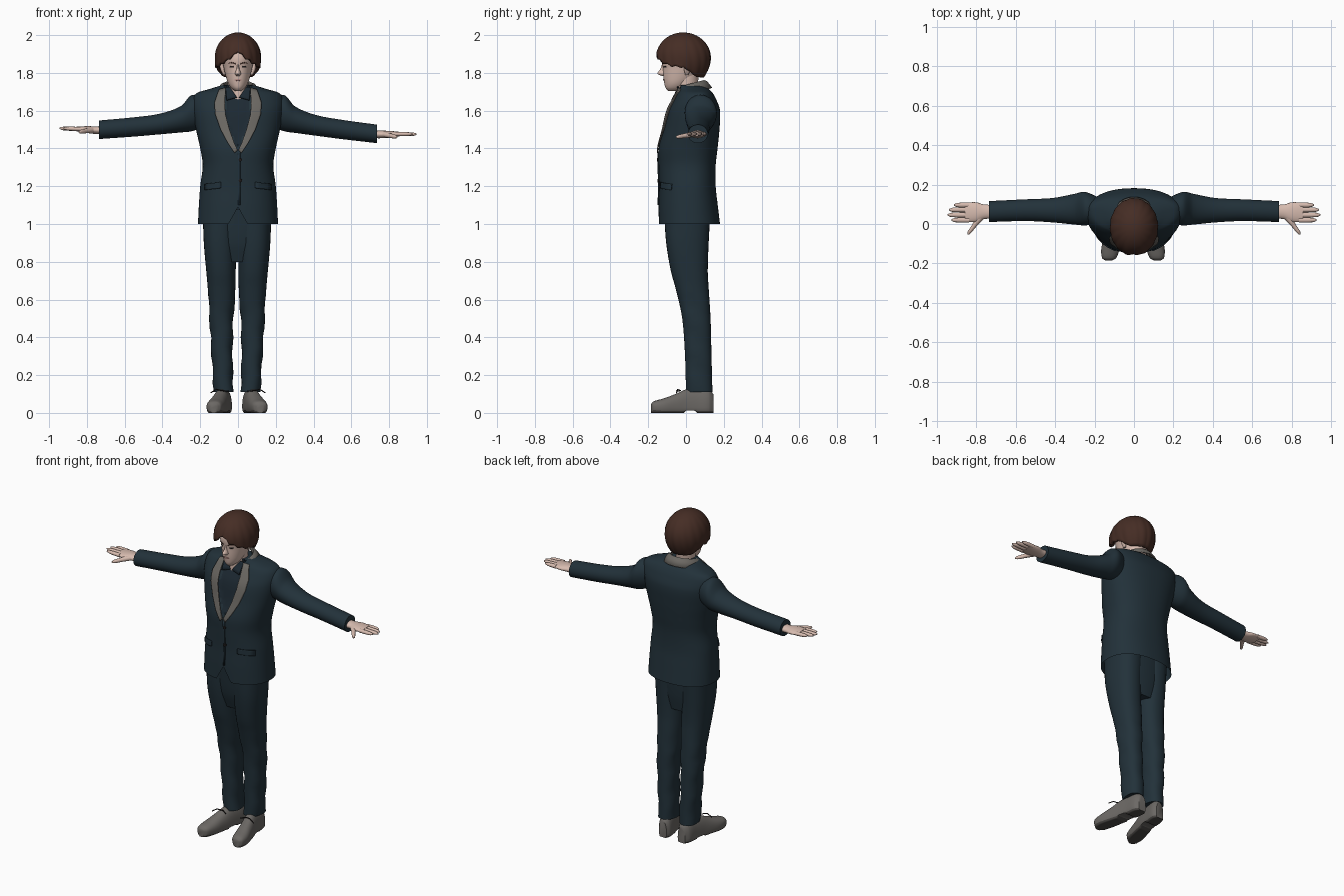
import bpy
import bmesh
from math import sin, cos, pi, sqrt, radians

cube = bpy.data.objects.get("Cube")
if cube:
    bpy.data.objects.remove(cube, do_unlink=True)


def material(name, red, green, blue):
    mat = bpy.data.materials.new(name)
    mat.use_nodes = True
    colour = (red, green, blue, 1)
    mat.diffuse_color = colour
    shader = mat.node_tree.nodes["Principled BSDF"]
    shader.inputs["Base Color"].default_value = colour
    shader.inputs["Roughness"].default_value = 0.8
    return mat


NAVY = material("navy cloth", .016, .031, .042)
SHIRT = material("dark shirt", .012, .022, .032)
GREY = material("grey satin", .15, .14, .125)
SHOE = material("grey leather", .15, .14, .13)
SOLE = material("dark sole", .07, .065, .06)
SKIN = material("skin", .68, .5, .43)
HAIR = material("brown hair", .06, .026, .018)
DARK = material("dark detail", .015, .012, .012)
LIP = material("lips", .5, .28, .25)


def finish(name, bm, mats, rule=None, closed=True):
    """Turn a bmesh into a smooth shaded object, colouring faces by a rule."""
    if closed:
        bmesh.ops.recalc_face_normals(bm, faces=bm.faces)
    for face in bm.faces:
        face.smooth = True
        if rule:
            face.material_index = rule(face.calc_center_median())
    mesh = bpy.data.meshes.new(name)
    bm.to_mesh(mesh)
    bm.free()
    mesh.set_sharp_from_angle(angle=radians(50))
    for mat in mats:
        mesh.materials.append(mat)
    obj = bpy.data.objects.new(name, mesh)
    bpy.context.collection.objects.link(obj)
    return obj


def at(rows, t):
    """Smoothly interpolate a table of sections at position t."""
    last = len(rows) - 1
    i = 0
    while i < last - 1 and t > rows[i + 1][0]:
        i += 1
    before, a, b, after = rows[max(i - 1, 0)], rows[i], rows[i + 1], rows[min(i + 2, last)]
    h = b[0] - a[0]
    u = min(max((t - a[0]) / h, 0), 1)
    out = []
    for k in range(1, len(a)):
        m0 = (b[k] - before[k]) / (b[0] - before[0]) * h
        m1 = (after[k] - a[k]) / (after[0] - a[0]) * h
        d = b[k] - a[k]
        out.append(a[k] + u * (m0 + u * (3 * d - 2 * m0 - m1 + u * (m0 + m1 - 2 * d))))
    return out


def skin_grid(name, grid, mats, rule=None, wrap=True, caps=(True, True)):
    bm = bmesh.new()
    rings = [[bm.verts.new(co) for co in ring] for ring in grid]
    for low, high in zip(rings, rings[1:]):
        n = len(low)
        for j in range(n if wrap else n - 1):
            k = (j + 1) % n
            bm.faces.new((low[j], low[k], high[k], high[j]))
    for ring, wanted in zip((rings[0], rings[-1]), caps):
        if wrap and wanted:
            bm.faces.new(ring)
    return finish(name, bm, mats, rule)


def loft(name, rows, mats, axis="z", side=1, power=2, segs=32, steps=4, post=None, **more):
    """Rows hold: position, centre a, centre b, half width, depth below, depth above."""
    grid = []
    stops = [a[0] + (b[0] - a[0]) * k / steps for a, b in zip(rows, rows[1:]) for k in range(steps)]
    for t in stops + [rows[-1][0]]:
        ca, cb, ra, below, above = at(rows, t)
        ring = []
        for j in range(segs):
            c, s = cos(2 * pi * j / segs), sin(2 * pi * j / segs)
            a = ca + ra * abs(c) ** (2 / power) * (1 if c > 0 else -1)
            b = cb + abs(s) ** (2 / power) * (above if s > 0 else -below)
            co = {"z": (a, b, t), "x": (t, a, b), "y": (a, t, b)}[axis]
            co = post(*co) if post else co
            ring.append((co[0] * side, co[1], co[2]))
        grid.append(ring)
    return skin_grid(name, grid, mats, **more)


def front_y(rows, x, z, power=2):
    cx, cy, rx, front, _ = at(rows, z)
    return cy - front * max(0, 1 - abs((x - cx) / rx) ** power) ** (1 / power)


def plate(name, rows, outer, inner, mat, side=1, lift=.005, thick=.006, power=2):
    """Thin strip between two x-z outlines, laid on the front of a lofted form."""
    grid = []
    for i in range((len(outer) - 1) * 4 + 1):
        k, u = min(i // 4, len(outer) - 2), 0
        u = i / 4 - k
        ends = [[p + (q - p) * u for p, q in zip(e[k], e[k + 1])] for e in (outer, inner)]
        row = []
        for j in range(7):
            x, z = [p + (q - p) * j / 6 for p, q in zip(*ends)]
            row.append((x * side, front_y(rows, x, z, power) - lift, z))
        grid.append(row)
    obj = skin_grid(name, grid, [mat], wrap=False)
    mod = obj.modifiers.new("thickness", "SOLIDIFY")
    mod.thickness, mod.offset = thick, 0
    return obj


def oval(x, z, rx, rz):
    """Upper and lower outlines of a flat oval."""
    arcs = [(x + rx * cos(pi * k / 6), rz * sin(pi * k / 6)) for k in range(7)]
    return [(a, z + b) for a, b in arcs], [(a, z - b) for a, b in arcs]


SIDES = (("left", 1), ("right", -1))

# Jacket body, with the shirt opening set back and the hem cut away at the front
JACKET = [(1.0, 0, .02, .212, .165, .16), (1.1, 0, .02, .207, .165, .148),
          (1.2, 0, .02, .2, .162, .137), (1.31, 0, .02, .187, .165, .137),
          (1.4, 0, .02, .2, .165, .147), (1.5, 0, .03, .222, .152, .147),
          (1.6, 0, .05, .24, .15, .13), (1.66, 0, .065, .24, .135, .095),
          (1.695, 0, .07, .215, .12, .07), (1.715, 0, .06, .15, .1, .06),
          (1.735, 0, .03, .085, .08, .06)]


def opening(z):
    return min(.066, max(0, (z - 1.39) * .4))


def jacket_shape(x, y, z):
    if y < 0:
        if z < 1.1:
            z = max(z, 1 + .09 * (1 - abs(x) / .05))
        if abs(x) < opening(z):
            y += .012
    return x, y, z


def jacket_colour(c):
    if c.y < .02 and c.z > 1.67 and abs(c.x) < .5 * (c.z - 1.66):
        return 2
    return 1 if c.y < .02 and abs(c.x) < opening(c.z) else 0


loft("jacket_body", JACKET, [NAVY, SHIRT, SKIN], power=2.3, segs=96, steps=6,
     post=jacket_shape, rule=jacket_colour, caps=(False, True))

# Lapels, shirt collar wings and pocket flaps
for label, s in SIDES:
    plate(label + "_lapel", JACKET,
          [(.1, 1.712), (.125, 1.64), (.12, 1.58), (.092, 1.5), (.055, 1.43), (.018, 1.375)],
          [(.065, 1.72), (.07, 1.64), (.066, 1.58), (.045, 1.5), (.02, 1.43), (.002, 1.39)],
          GREY, s, power=2.3)
    plate(label + "_shirt_collar", JACKET, [(.066, 1.722), (.06, 1.655)],
          [(.045, 1.727), (.006, 1.67)], SHIRT, s, lift=.004, power=2.3)
    plate(label + "_pocket_flap", JACKET, [(.09, 1.222), (.175, 1.212)],
          [(.09, 1.19), (.175, 1.18)], NAVY, s, power=2.3)
plate("jacket_front_edge", JACKET, [(0, 1.385), (0, 1.1)], [(.012, 1.385), (.012, 1.1)],
      NAVY, lift=.003, power=2.3)
for label, z in (("upper", 1.34), ("lower", 1.23)):
    plate(label + "_button", JACKET, *oval(.012, z, .009, .009), DARK, power=2.3)

# Satin collar wrapping round the back of the neck
band = []
for k in range(33):
    angle = radians(-25 + 230 * k / 32)
    rise = .02 * (1 + sin(angle))
    band.append([(r * cos(angle), .02 + r * sin(angle), z + rise)
                 for r, z in ((.068, 1.705), (.076, 1.722), (.092, 1.716), (.118, 1.682))])
collar = skin_grid("back_collar", band, [GREY], wrap=False)
collar.modifiers.new("thickness", "SOLIDIFY").thickness = .008

# Trousers
loft("trouser_seat", [(.8, 0, .015, .13, .08, .085), (.9, 0, .005, .16, .1, .11),
                      (1.08, 0, .01, .178, .125, .115)], [NAVY], power=2.4)
LEG = [(.11, .066, .07, .052, .07, .07), (.3, .074, .065, .055, .07, .07),
       (.5, .078, .055, .063, .075, .075), (.66, .077, .03, .073, .085, .09),
       (.75, .08, .02, .078, .1, .095), (.9, .086, 0, .085, .105, .12),
       (1.05, .086, .01, .09, .125, .118)]
FOOT = [(-.185, .118, .035, .018, .04, .012), (-.172, .116, .035, .036, .045, .026),
        (-.12, .108, .03, .047, .045, .046), (-.05, .092, .03, .045, .045, .072),
        (0, .08, .03, .043, .045, .094), (.06, .07, .03, .042, .045, .1),
        (.12, .063, .03, .041, .045, .095), (.145, .06, .03, .026, .045, .07)]
for label, s in SIDES:
    shift = .01 if s < 0 else 0
    loft(label + "_trouser_leg", LEG, [NAVY], side=s, power=2.3,
         post=lambda x, y, z: (x + shift + .004 * sin(z * 40 + y * 25) * (z < .6), y, z))
    loft(label + "_shoe", FOOT, [SHOE, SOLE], axis="y", side=s, power=2.3,
         post=lambda x, y, z: (x + shift, y, max(z, .012 if -.01 < y < .05 else 0)),
         rule=lambda c: int(c.z < .012))
    # Loose lace ends
    path = bpy.data.curves.new(label + "_lace", "CURVE")
    path.dimensions, path.bevel_depth = "3D", .003
    line = path.splines.new("POLY")
    ends = [(.05, -.05, .115), (.085, -.03, .118), (.115, -.045, .125), (.145, -.05, .106)]
    line.points.add(len(ends) - 1)
    for point, (x, y, z) in zip(line.points, ends):
        point.co = (x * s, y, z, 1)
    path.materials.append(DARK)
    bpy.context.collection.objects.link(bpy.data.objects.new(label + "_lace", path))

# Arms and hands; the left arm hangs a little lower
SLEEVE = [(.19, .07, 1.6, .07, .09, .08), (.25, .078, 1.59, .085, .1, .09),
          (.3, .075, 1.56, .078, .075, .066), (.41, .07, 1.53, .062, .055, .055),
          (.55, .07, 1.515, .055, .052, .05), (.735, .063, 1.498, .053, .048, .05)]
PALM = [(.7, .062, 1.497, .035, .022, .022), (.76, .062, 1.497, .037, .02, .02),
        (.8, .06, 1.5, .05, .018, .018), (.855, .06, 1.503, .048, .012, .012)]
THUMB = [(-.052, .838, 1.487, .005, .005, .005), (-.04, .832, 1.488, .011, .01, .01),
         (-.01, .81, 1.492, .014, .012, .012), (.03, .78, 1.497, .022, .015, .015)]
FINGERS = (("index", .02, .925), ("middle", .046, .944), ("ring", .072, .937), ("little", .096, .912))
for label, s in SIDES:
    def droop(x, y, z):
        return x, y, z - (max(0, x - .25) * .045 if s > 0 else 0)
    loft(label + "_sleeve", SLEEVE, [NAVY], axis="x", side=s, post=droop, steps=6)
    loft(label + "_palm", PALM, [SKIN], axis="x", side=s, post=droop)
    loft(label + "_thumb", THUMB, [SKIN], axis="y", side=s, segs=12, post=droop)
    for finger, y, tip in FINGERS:
        rows = [(.835, y, 1.503, .013, .012, .011), (tip - .02, y, 1.506, .011, .01, .009),
                (tip, y, 1.507, .004, .004, .004)]
        loft(label + "_" + finger + "_finger", rows, [SKIN], axis="x", side=s, segs=12, post=droop)

# Head, neck, nose and ears
HEAD = [(1.705, 0, -.06, .018, .035, .03), (1.72, 0, -.055, .036, .053, .05),
        (1.745, 0, -.045, .052, .07, .07), (1.78, 0, -.03, .064, .09, .09),
        (1.83, 0, -.015, .076, .108, .1), (1.88, 0, -.012, .086, .117, .11),
        (1.94, 0, -.012, .078, .096, .096), (1.975, 0, -.012, .03, .04, .04)]
loft("head", HEAD, [SKIN], segs=48)
loft("neck", [(1.66, 0, .002, .058, .06, .06), (1.72, 0, 0, .055, .056, .06),
              (1.8, 0, 0, .058, .05, .07)], [SKIN])
loft("nose", [(1.783, 0, -.115, .009, .01, .02), (1.795, 0, -.115, .016, .036, .02),
              (1.82, 0, -.112, .009, .024, .02), (1.85, 0, -.112, .006, .014, .02)],
     [SKIN], segs=16)
for label, s in SIDES:
    loft(label + "_ear", [(1.79, .073, .004, .006, .008, .008), (1.815, .081, .006, .011, .016, .018),
                          (1.85, .086, .008, .012, .018, .022)], [SKIN], side=s, segs=16)
    plate(label + "_eye", HEAD, *oval(.033, 1.832, .013, .0045), DARK, s, lift=.001, thick=.002)
    plate(label + "_eyebrow", HEAD, [(.014, 1.851), (.035, 1.857), (.053, 1.85)],
          [(.014, 1.846), (.035, 1.852), (.053, 1.848)], HAIR, s, lift=.001, thick=.003)
plate("mouth", HEAD, *oval(0, 1.763, .02, .005), LIP, lift=.001, thick=.003)

# Hair cap with a centre parting and a longer back
grid = []
for i in range(1, 21):
    ring = []
    for j in range(96):
        angle = 2 * pi * j / 96
        c, s = cos(angle), sin(angle)
        if s < 0:
            edge = max(1.832, 1.915 - .085 * abs(c) ** .8) + .005 * sin(angle * 17)
        else:
            edge = 1.832 - .048 * min(1, s * 1.6)
        t = i / 20
        z = 2 - (2 - edge) * (1 - cos(t * pi / 2))
        up = (z - 1.88) / .12
        r = sqrt(max(0, 1 - up * up)) if up > 0 else 1 - .4 * up * up * (1 if s > 0 else .25)
        r *= 1 + .016 * t * sin(angle * 16 + z * 20)
        if s < 0:
            r *= 1 - .05 * t * max(0, 1 - abs(c) * 6)
        ring.append((.108 * r * c, -.015 + .132 * r * s, z))
    grid.append(ring)
hair = skin_grid("hair", grid, [HAIR], caps=(True, False))
hair.modifiers.new("thickness", "SOLIDIFY").thickness = .014
